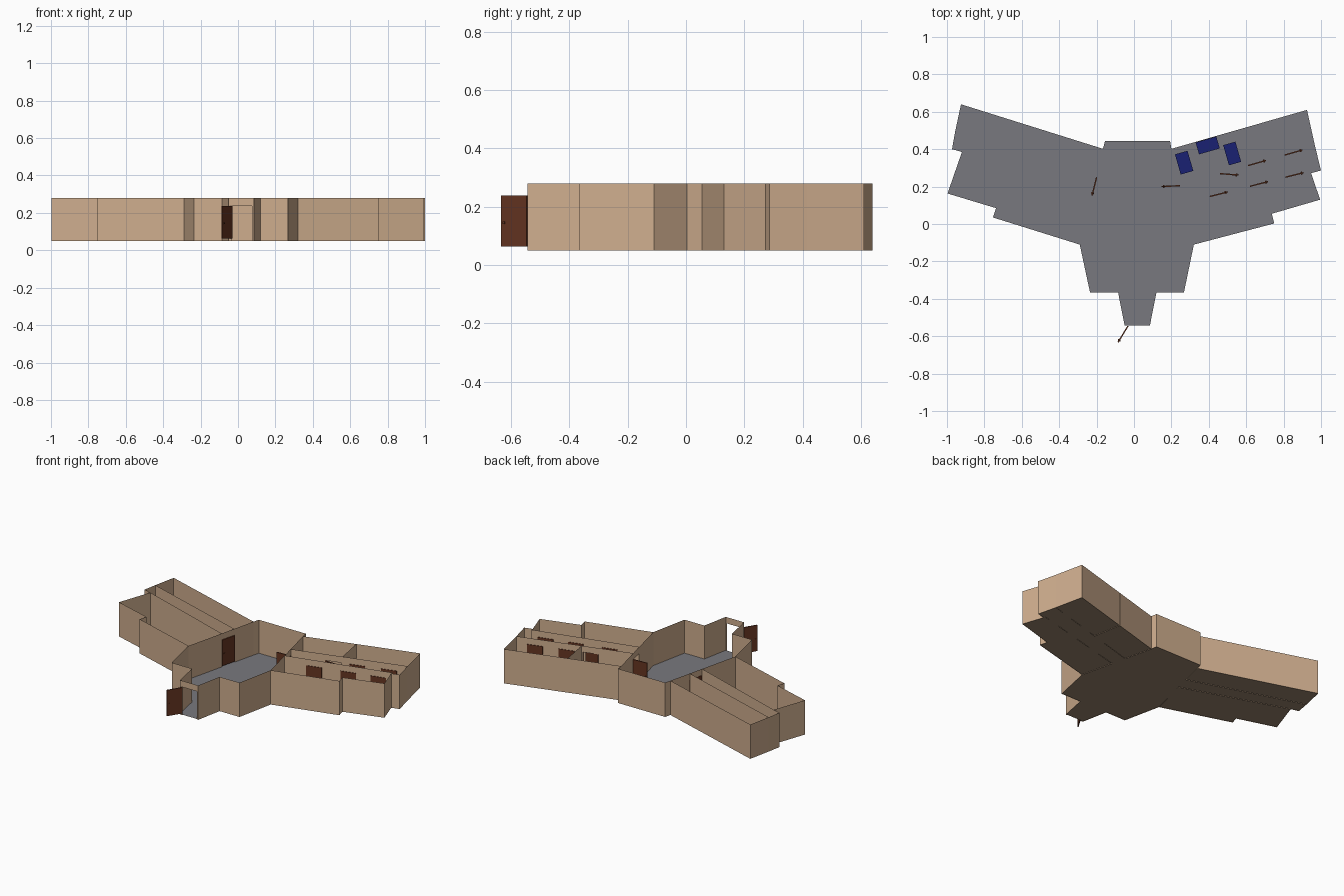
import bpy, bmesh, math
from mathutils import Vector

if "Cube" in bpy.data.objects:
    bpy.data.objects.remove(bpy.data.objects["Cube"])

Z0, Z1 = 0.05, 0.28        # wall bottom and top
FLOOR, HEAD = 0.056, 0.238  # floor level and door head


def material(name, rgb):
    m = bpy.data.materials.new(name)
    m.diffuse_color = (*rgb, 1)
    m.use_nodes = True
    m.node_tree.nodes["Principled BSDF"].inputs["Base Color"].default_value = m.diffuse_color
    return m


TAN = material("wall_tan", (0.62, 0.42, 0.27))
GREY = material("floor_grey", (0.19, 0.19, 0.21))
UNDER = material("underside_brown", (0.30, 0.22, 0.15))
WOOD = material("door_wood", (0.13, 0.035, 0.015))
BLUE = material("desk_blue", (0.01, 0.015, 0.17))


def finish(bm, name, *mats):
    me = bpy.data.meshes.new(name)
    bm.to_mesh(me)
    bm.free()
    for m in mats:
        me.materials.append(m)
    ob = bpy.data.objects.new(name, me)
    bpy.context.collection.objects.link(ob)
    return ob


def panel(bm, p, q, lo, hi):
    vs = [bm.verts.new((*a, z)) for a, z in ((p, lo), (q, lo), (q, hi), (p, hi))]
    bm.faces.new(vs)


def wall(name, p, q, doors=()):
    """Thin wall from p to q; doors are (start, end) distances along it."""
    p, q = Vector(p), Vector(q)
    d = (q - p).normalized()
    bm = bmesh.new()
    at = 0.0
    for a, b in doors:
        if a > at:
            panel(bm, p + d * at, p + d * a, Z0, Z1)
        panel(bm, p + d * a, p + d * b, HEAD, Z1)
        at = b
    panel(bm, p + d * at, q, Z0, Z1)
    bmesh.ops.remove_doubles(bm, verts=bm.verts, dist=1e-5)
    return finish(bm, name, TAN)


def box(bm, size, centre):
    r = bmesh.ops.create_cube(bm, size=1)
    bmesh.ops.scale(bm, vec=size, verts=r["verts"])
    bmesh.ops.translate(bm, vec=centre, verts=r["verts"])


def door(name, hinge, end):
    """Door leaf with a handle on each side."""
    h, e = Vector(hinge), Vector(end)
    w, d = (e - h).length, e - h
    bm = bmesh.new()
    box(bm, (w, 0.007, HEAD - 0.064), (w / 2, 0, (HEAD + 0.064) / 2))
    box(bm, (0.008, 0.016, 0.008), (w * 0.88, 0, 0.145))
    ob = finish(bm, name, WOOD)
    ob.location = (h.x, h.y, 0)
    ob.rotation_euler.z = math.atan2(d.y, d.x)


# Building outline, counter-clockwise from the left of the entrance
outline = [
    (-0.05, -0.543), (0.085, -0.543), (0.12, -0.366), (0.267, -0.366),
    (0.32, -0.11), (0.75, 0.003), (0.737, 0.055), (0.995, 0.13),
    (0.947, 0.272), (1.0, 0.286), (0.968, 0.415), (0.925, 0.61),
    (0.20, 0.402), (0.193, 0.443), (-0.155, 0.443), (-0.166, 0.402),
    (-0.925, 0.64), (-0.957, 0.49), (-0.973, 0.40), (-0.92, 0.385),
    (-0.997, 0.163), (-0.738, 0.085), (-0.754, 0.035), (-0.29, -0.11),
    (-0.235, -0.366), (-0.085, -0.366)]

# Floor: grey on top, brown below
bm = bmesh.new()
for z, slot, order in ((FLOOR, 0, 1), (FLOOR - 0.003, 1, -1)):
    f = bm.faces.new([bm.verts.new((*p, z)) for p in outline[::order]])
    f.material_index = slot
finish(bm, "floor", GREY, UNDER)

# Outer walls, joined into one shell; the first one holds the entrance
bm = bmesh.new()
for p, q in zip(outline[1:], outline[2:] + outline[:1]):
    panel(bm, p, q, Z0, Z1)
bmesh.ops.remove_doubles(bm, verts=bm.verts, dist=1e-5)
finish(bm, "outer_walls", TAN)
wall("entrance_wall", outline[0], outline[1], [(0.018, 0.125)])
door("entrance_door", (-0.032, -0.545), (-0.085, -0.632))

# Walls between the hall and the two wings
wall("hall_wall_left", (-0.166, 0.402), (-0.29, -0.11), [(0.156, 0.256)])
wall("hall_wall_right", (0.20, 0.402), (0.32, -0.11), [(0.198, 0.296)])
door("hall_door_left", (-0.200, 0.25), (-0.224, 0.153))
door("hall_door_right", (0.247, 0.205), (0.148, 0.20))

# Left wing corridor
wall("left_corridor_back", (-0.957, 0.49), (-0.203, 0.25))
wall("left_corridor_front", (-0.92, 0.385), (-0.227, 0.152))

# Right wing corridor, three doors on each side
for side, p, q, xs in (
        ("back", (0.246, 0.208), (0.968, 0.415), (0.46, 0.61, 0.805)),
        ("front", (0.268, 0.112), (0.947, 0.285), (0.405, 0.62, 0.81))):
    P, Q = Vector(p), Vector(q)
    d = (Q - P).normalized()
    starts = [(x - P.x) / d.x for x in xs]
    wall("right_corridor_" + side, p, q, [(s, s + 0.1) for s in starts])
    for i, s in enumerate(starts):
        a, b = P + d * s, P + d * (s + 0.1)
        if side == "back" and i == 0:      # this one stands ajar
            b = a + Vector((0.1, -0.008))
        door(f"room_door_{side}_{i + 1}", a, b)
wall("room_divider", (0.53, 0.497), (0.565, 0.30))

# Desks in the back room of the right wing
for i, (x, y, w, l) in enumerate(((0.268, 0.328, 0.07, 0.112),
                                  (0.394, 0.42, 0.115, 0.066),
                                  (0.525, 0.377, 0.068, 0.112))):
    bm = bmesh.new()
    box(bm, (w, l, 0.03), (0, 0, 0.015))
    ob = finish(bm, f"desk_{i + 1}", BLUE)
    ob.location = (x, y, FLOOR)
    ob.rotation_euler.z = math.radians(16)
